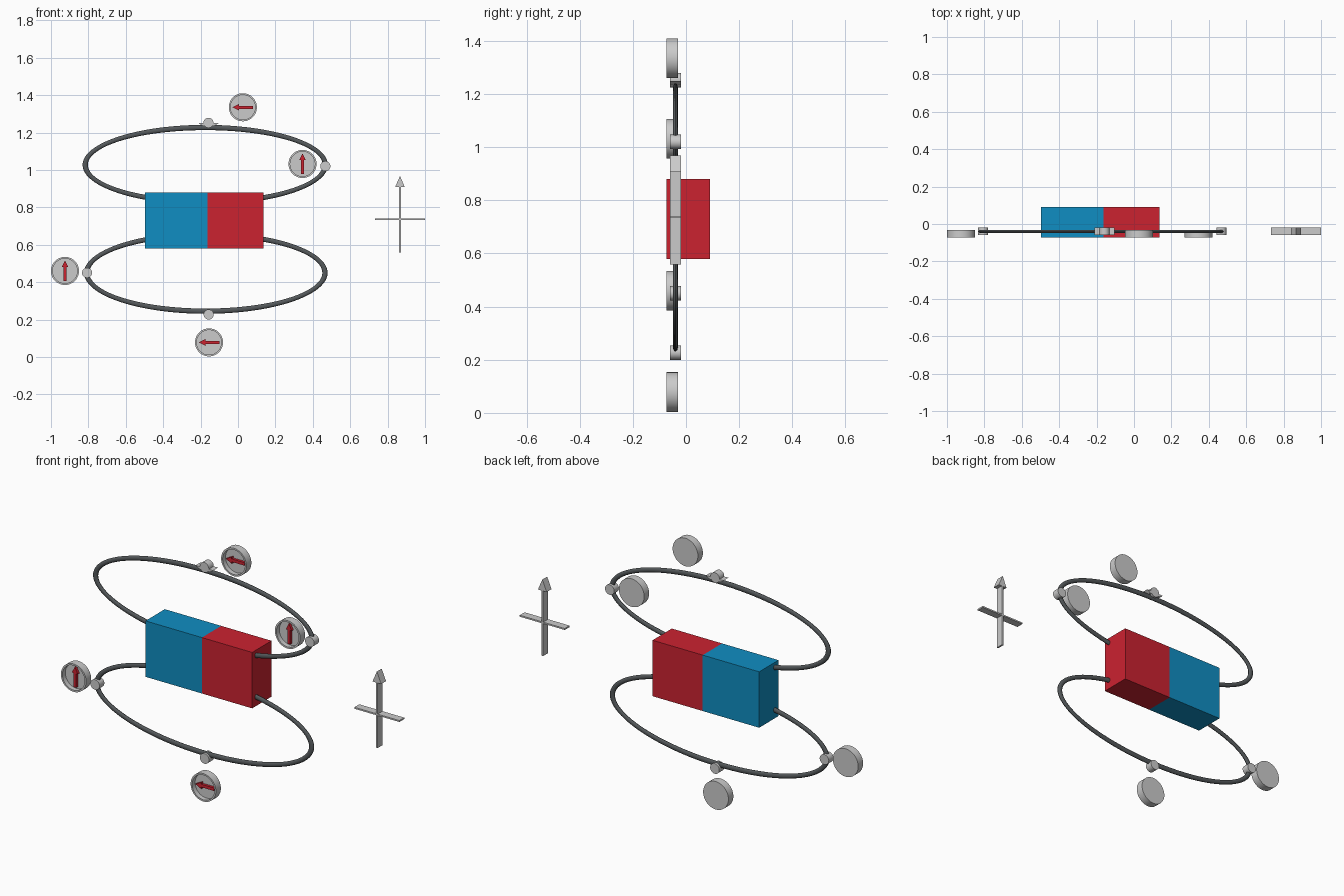
import bpy, bmesh
from math import sin, cos, tau, radians
from mathutils import Matrix

default = bpy.data.objects.get("Cube")
if default:
    bpy.data.objects.remove(default)


def material(name, rgb):
    m = bpy.data.materials.new(name)
    m.use_nodes = True
    m.diffuse_color = (*rgb, 1)
    m.node_tree.nodes["Principled BSDF"].inputs["Base Color"].default_value = (*rgb, 1)
    return m


BLUE = material("blue_paint", (0.005, 0.27, 0.54))
RED = material("red_paint", (0.6, 0.016, 0.03))
DARK = material("dark_grey", (0.09, 0.1, 0.105))


def finish(bm, name, mat=None, smooth=False):
    bmesh.ops.recalc_face_normals(bm, faces=bm.faces[:])
    mesh = bpy.data.meshes.new(name)
    bm.to_mesh(mesh)
    bm.free()
    obj = bpy.data.objects.new(name, mesh)
    bpy.context.collection.objects.link(obj)
    if mat:
        mesh.materials.append(mat)
    if smooth:
        bpy.ops.object.select_all(action='DESELECT')
        obj.select_set(True)
        bpy.context.view_layer.objects.active = obj
        bpy.ops.object.shade_smooth_by_angle(angle=radians(35))
    return obj


def box(name, x0, x1, y0, y1, z0, z1, mat=None):
    bm = bmesh.new()
    bmesh.ops.create_cube(bm, size=1)
    for v in bm.verts:
        v.co.x = (x0 + x1) / 2 + v.co.x * (x1 - x0)
        v.co.y = (y0 + y1) / 2 + v.co.y * (y1 - y0)
        v.co.z = (z0 + z1) / 2 + v.co.z * (z1 - z0)
    return finish(bm, name, mat)


def prism(name, outline, y0, y1, mat=None, smooth=False):
    """Extrude an outline drawn in x and z from y0 to y1."""
    bm = bmesh.new()
    face = bm.faces.new([bm.verts.new((x, y0, z)) for x, z in outline])
    ext = bmesh.ops.extrude_face_region(bm, geom=[face])
    for item in ext["geom"]:
        if isinstance(item, bmesh.types.BMVert):
            item.co.y = y1
    return finish(bm, name, mat, smooth)


def ellipse(x, z, a, b, n):
    return [(x + a * cos(tau * i / n), z + b * sin(tau * i / n)) for i in range(n)]


def arrow(x, z, tail, tip, shaft, head, head_length, left=False):
    """Arrow outline pointing up, or to -x."""
    neck = tip - head_length
    half = [(shaft, tail), (shaft, neck), (head, neck)]
    pts = half + [(0, tip)] + [(-u, v) for u, v in reversed(half)]
    return [(x - v, z + u) if left else (x + u, z + v) for u, v in pts]


# Bar magnet in two coloured halves
box("magnet_blue_half", -0.498, -0.163, -0.073, 0.091, 0.58, 0.88, BLUE)
box("magnet_red_half", -0.163, 0.135, -0.073, 0.091, 0.58, 0.88, RED)


# Field loops, slightly flattened tubes that run through the magnet
def field_loop(name, x, z, a, b, around=96, section=12):
    bm = bmesh.new()
    rings = []
    for i in range(around):
        t = tau * i / around
        ring = []
        for j in range(section):
            s = tau * j / section
            w = 0.014 * cos(s)
            ring.append(bm.verts.new((x + (a + w) * cos(t), -0.04 + 0.009 * sin(s),
                                      z + (b + w) * sin(t))))
        rings.append(ring)
    for i in range(around):
        p, q = rings[i], rings[(i + 1) % around]
        for j in range(section):
            k = (j + 1) % section
            bm.faces.new((p[j], p[k], q[k], q[j]))
    finish(bm, name, DARK, True)


field_loop("upper_field_loop", -0.175, 1.027, 0.642, 0.2)
field_loop("lower_field_loop", -0.172, 0.45, 0.637, 0.205)


# Compasses, each a shallow open dish with a red needle
def compass(place, x, z, left):
    bm = bmesh.new()
    profile = [(0, -0.048), (0.066, -0.048), (0.066, -0.073),
               (0.075, -0.073), (0.075, -0.031), (0, -0.031)]
    verts = [bm.verts.new((r, y, 0)) for r, y in profile]
    edges = [bm.edges.new(pair) for pair in zip(verts, verts[1:])]
    bmesh.ops.spin(bm, geom=verts + edges, cent=(0, 0, 0), axis=(0, 1, 0),
                   angle=tau, steps=48, use_duplicate=False)
    bmesh.ops.remove_doubles(bm, verts=bm.verts[:], dist=0.0001)
    bm.transform(Matrix.Translation((x, 0, z)))
    finish(bm, place + "_compass_dish", None, True)
    prism(place + "_compass_needle",
          arrow(x, z, -0.055, 0.055, 0.008, 0.018, 0.035, left), -0.062, -0.047, RED)


compass("top", 0.026, 1.335, True)
compass("right_loop", 0.345, 1.032, False)
compass("left_loop", -0.925, 0.46, False)
compass("bottom", -0.155, 0.078, True)

# Round point markers on the loops
for place, x, z in (("top", -0.158, 1.252), ("right_loop", 0.467, 1.02),
                    ("left_loop", -0.807, 0.45), ("bottom", -0.157, 0.227)):
    prism(place + "_point_marker", ellipse(x, z, 0.027, 0.027, 32), -0.06, -0.019, None, True)

# Small flared foot under the top marker
prism("top_marker_foot", [(-0.21, 1.25), (-0.19, 1.236), (-0.125, 1.236), (-0.105, 1.25)],
      -0.06, -0.019)

# Direction arrow with its crossbar
prism("direction_arrow", arrow(0.866, 0.737, -0.178, 0.231, 0.005, 0.026, 0.06), -0.06, -0.019)
box("direction_crossbar", 0.733, 1.0, -0.06, -0.019, 0.733, 0.741)
